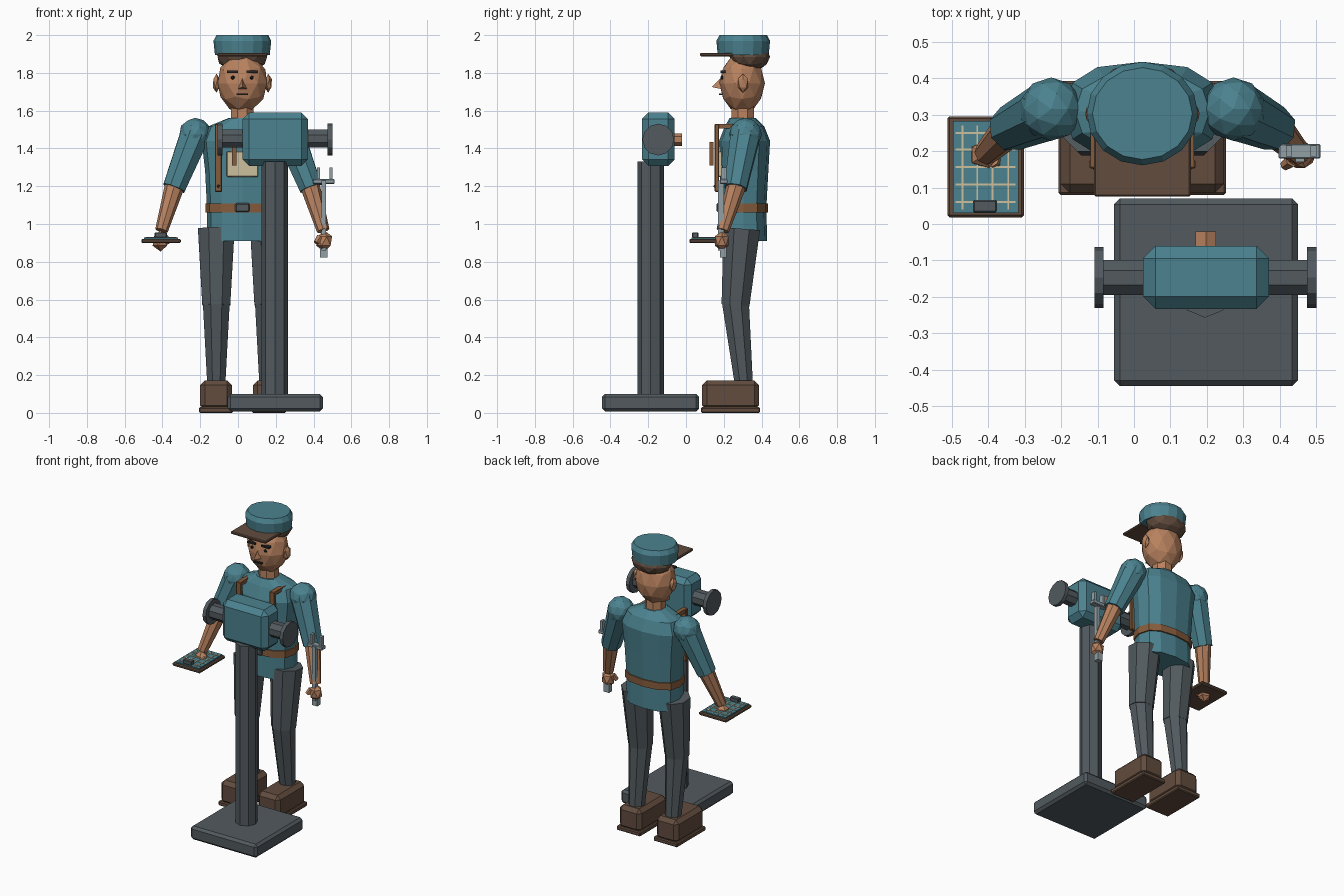
import bpy, bmesh, math
from mathutils import Vector, Matrix

if "Cube" in bpy.data.objects:
    bpy.data.objects.remove(bpy.data.objects["Cube"])

CX = 0.023  # centre line of the figure


def material(name, rgb):
    m = bpy.data.materials.new(name)
    lin = [((c / 255 + 0.055) / 1.055) ** 2.4 for c in rgb]
    m.diffuse_color = (*lin, 1)
    m.use_nodes = True
    m.node_tree.nodes["Principled BSDF"].inputs["Base Color"].default_value = m.diffuse_color
    return m


TEAL = material("teal", (75, 130, 143))
GREY = material("slate grey", (82, 90, 95))
SKIN = material("skin", (184, 130, 95))
BROWN = material("dark brown", (98, 76, 62))
LEATHER = material("leather", (134, 92, 60))
BEIGE = material("beige", (205, 192, 158))
STEEL = material("light steel", (146, 160, 166))
DARK = material("near black", (40, 38, 40))


def finish(name, bm, mat):
    bmesh.ops.recalc_face_normals(bm, faces=bm.faces)
    me = bpy.data.meshes.new(name)
    bm.to_mesh(me)
    bm.free()
    me.materials.append(mat)
    ob = bpy.data.objects.new(name, me)
    bpy.context.collection.objects.link(ob)
    return ob


def box(name, mat, x, y, z, bevel=0):
    """Box from three (min, max) ranges, with optional chamfer."""
    bm = bmesh.new()
    bmesh.ops.create_cube(bm, size=1)
    for v in bm.verts:
        v.co = [(a + b) / 2 + c * (b - a) for (a, b), c in zip((x, y, z), v.co)]
    if bevel:
        bmesh.ops.bevel(bm, geom=bm.edges[:], offset=bevel, segments=1, affect='EDGES')
    return finish(name, bm, mat)


def rod(name, mat, p, q, r1, r2, n=8, turn=0):
    """Tapered prism running from p to q."""
    p, q = Vector(p), Vector(q)
    bm = bmesh.new()
    m = (Matrix.Translation((p + q) / 2) @ (q - p).to_track_quat('Z', 'Y').to_matrix().to_4x4()
         @ Matrix.Rotation(turn, 4, 'Z'))
    bmesh.ops.create_cone(bm, cap_ends=True, segments=n, radius1=r1, radius2=r2,
                          depth=(q - p).length, matrix=m)
    return finish(name, bm, mat)


def ball(name, mat, c, r, sub=2):
    bm = bmesh.new()
    bmesh.ops.create_icosphere(bm, subdivisions=sub, radius=1,
                               matrix=Matrix.Translation(c) @ Matrix.Diagonal((*r, 1)))
    return finish(name, bm, mat)


def loft(name, mat, rings, n=16, power=1.0):
    """Skin stacked rings given as (z, x radius, y radius, y centre)."""
    bm = bmesh.new()
    loops = []
    for z, rx, ry, cy in rings:
        loop = []
        for i in range(n):
            a = 2 * math.pi * i / n
            c, s = math.cos(a), math.sin(a)
            loop.append(bm.verts.new((CX + rx * math.copysign(abs(c) ** power, c),
                                      cy + ry * math.copysign(abs(s) ** power, s), z)))
        loops.append(loop)
    for lo, hi in zip(loops, loops[1:]):
        for i in range(n):
            j = (i + 1) % n
            bm.faces.new((lo[i], lo[j], hi[j], hi[i]))
    bm.faces.new(loops[0])
    bm.faces.new(loops[-1])
    return finish(name, bm, mat)


# Torso, belt and neck
loft("shirt", TEAL, [(0.91, .187, .125, .305), (1.08, .187, .122, .303), (1.28, .197, .128, .308),
                     (1.44, .215, .135, .31), (1.515, .185, .105, .31), (1.56, .075, .07, .30)],
     n=12, power=0.8)
loft("belt", LEATHER, [(1.06, .195, .131, .304), (1.108, .195, .131, .304)], n=12, power=0.8)
box("buckle", GREY, (CX - .038, CX + .038), (.162, .185), (1.063, 1.11), .006)
rod("neck", SKIN, (CX, .30, 1.5), (CX, .30, 1.65), .068, .062, 8, math.pi / 8)

# Head and face
head = ball("head", SKIN, (CX, .297, 1.745), (.137, .121, .16))
for v in head.data.vertices:      # narrow the jaw
    if v.co.z < 1.7:
        v.co.x = CX + (v.co.x - CX) * 0.95
ball("hair", BROWN, (CX, .338, 1.885), (.138, .107, .078))
bm = bmesh.new()                  # wedge nose
tip = [bm.verts.new(c) for c in ((CX - .03, .2, 1.712), (CX + .03, .2, 1.712),
                                 (CX, .195, 1.785), (CX, .137, 1.725))]
for f in ((0, 1, 2), (0, 1, 3), (1, 2, 3), (2, 0, 3)):
    bm.faces.new([tip[i] for i in f])
finish("nose", bm, SKIN)
box("mouth", DARK, (CX - .03, CX + .03), (.175, .2), (1.683, 1.692))

# Cap with peak
loft("cap", TEAL, [(1.895, .145, .135, .303), (1.97, .153, .142, .303), (2.0, .137, .126, .303)])
box("cap_peak", BROWN, (CX - .133, CX + .133), (.075, .25), (1.888, 1.906), .005)

# Paired parts
for s, side in ((-1, "left"), (1, "right")):
    def px(d):
        return CX + s * d

    def span(a, b):
        return tuple(sorted((px(a), px(b))))

    ball(side + "_eye", DARK, (px(.05), .191, 1.775), (.012, .01, .011), 1)
    box(side + "_brow", DARK, span(.022, .082), (.183, .21), (1.8, 1.812))
    ball(side + "_ear", SKIN, (px(.137), .302, 1.745), (.022, .032, .05), 1)
    # arm
    shoulder, elbow, wrist = (px(.25), .315, 1.475), (px(.362), .262, 1.19), (px(.428), .195, .965)
    ball(side + "_shoulder", TEAL, shoulder, (.087, .087, .087))
    rod(side + "_sleeve", TEAL, shoulder, elbow, .084, .064)
    rod(side + "_forearm", SKIN, (px(.356), .268, 1.21), wrist, .053, .034)
    ball(side + "_hand", SKIN, (px(.433), .19, .91), (.047, .042, .056), 1)
    rod(side + "_thumb", SKIN, (px(.41), .175, .93), (px(.39), .16, .9), .02, .014, 6)
    # leg
    rod(side + "_thigh", GREY, (px(.138), .295, .975), (px(.138), .262, .57), .105, .08, 8, math.pi / 8)
    rod(side + "_shin", GREY, (px(.138), .262, .585), (px(.138), .306, .155), .077, .052, 8, math.pi / 8)
    # shoe
    box(side + "_shoe", BROWN, span(.056, .224), (.085, .387), (.015, .172), .025)
    box(side + "_sole", BROWN, span(.05, .23), (.08, .392), (0, .03), .006)
    # suspender strap and stud
    box(side + "_strap", LEATHER, span(.108, .146), (.152, .176), (1.17, 1.53), .004)
    box(side + "_strap_mount", LEATHER, span(.112, .142), (.17, .3), (1.505, 1.53))
    ball(side + "_stud", DARK, (px(.127), .152, 1.2), (.009, .006, .009), 1)

# Chest pocket with pencil
box("pocket", BEIGE, (CX - .083, CX + .083), (.172, .2), (1.25, 1.385), .004)
box("pencil", LEATHER, (-.032, -.008), (.125, .145), (1.31, 1.435))

# Tray with drawn grid and clip
box("tray", BROWN, (-.512, -.302), (.018, .295), (.899, .921), .006)
box("tray_sheet", TEAL, (-.497, -.317), (.03, .283), (.92, .928))
for x in (-.47, -.43, -.388, -.345):
    box("grid_line_long", BEIGE, (x - .0025, x + .0025), (.04, .27), (.927, .931))
for y in (.06, .108, .156, .204, .25):
    box("grid_line_cross", BEIGE, (-.49, -.325), (y - .0025, y + .0025), (.927, .931))
box("tray_clip", GREY, (-.442, -.376), (.032, .066), (.928, .956), .004)

# Forked gauge held in the other hand
box("gauge_bar", STEEL, (.443, .467), (.17, .2), (.86, 1.23))
box("gauge_handle", STEEL, (.434, .474), (.18, .215), (.822, .88))
box("gauge_crossbar", STEEL, (.397, .511), (.18, .22), (1.213, 1.237), .003)
for x in (.425, .492):
    box("gauge_prong", STEEL, (x - .008, x + .008), (.185, .215), (1.23, 1.3))

# Machine on a pedestal
box("pedestal_base", GREY, (-.055, .45), (-.445, .07), (.008, .1), .016)
rod("pedestal_column", GREY, (.195, -.187, .09), (.195, -.187, 1.33), .07, .07)
box("machine_body", TEAL, (.025, .37), (-.233, -.06), (1.308, 1.59), .034)
rod("spindle", GREY, (-.1, -.147, 1.452), (.49, -.147, 1.452), .052, .052, 8, math.pi / 8)
for x in (-.108, .475):
    rod("spindle_wheel", GREY, (x, -.147, 1.447), (x + .025, -.147, 1.447), .084, .084, 12)
rod("machine_nozzle", LEATHER, (.197, -.07, 1.447), (.197, -.02, 1.447), .033, .033, 6)
bpy.data.objects["machine_nozzle"].data.materials[0] = SKIN
